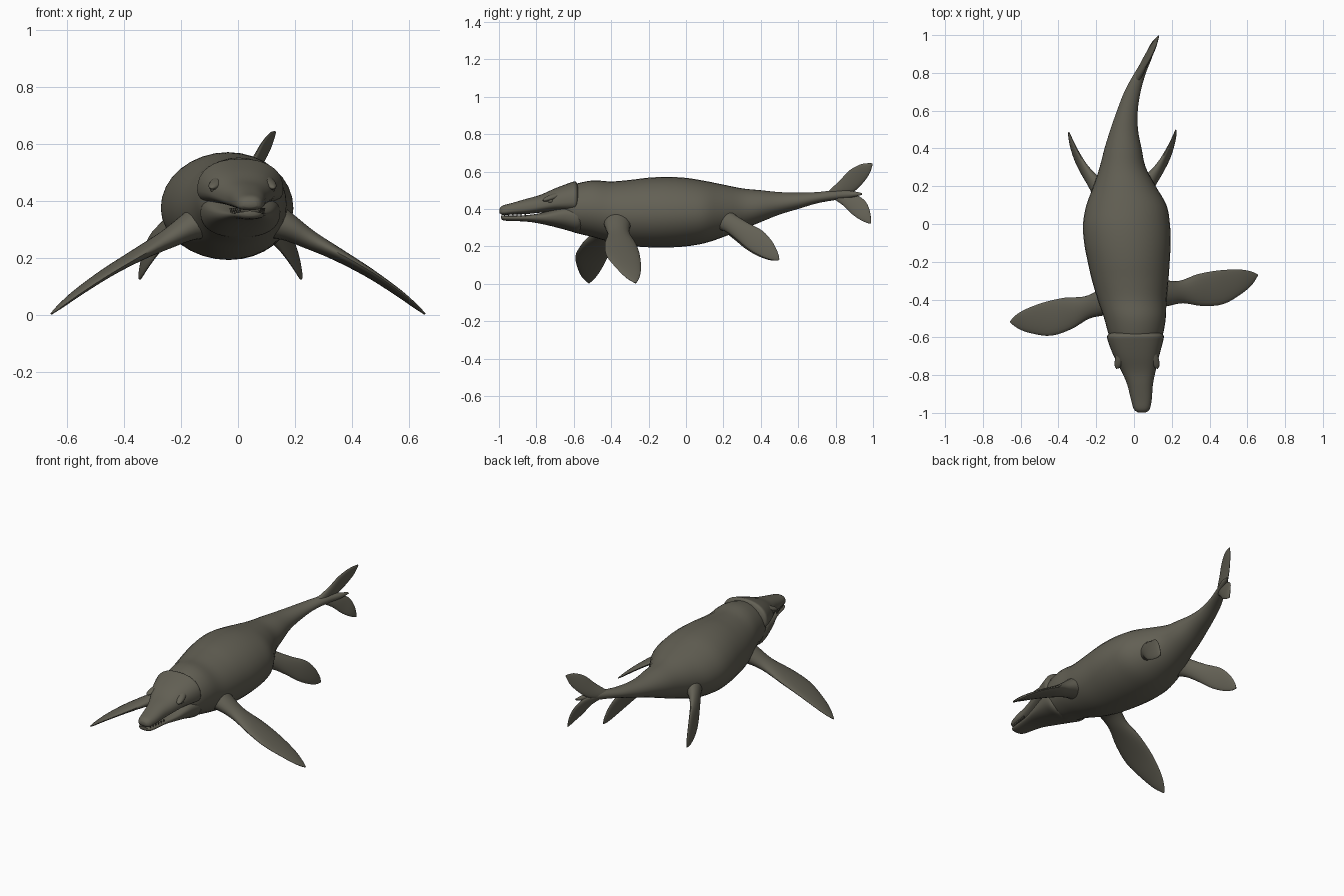
import bpy
import bmesh
import math
from mathutils import Vector

cube = bpy.data.objects.get("Cube")
if cube:
    bpy.data.objects.remove(cube, do_unlink=True)

# Single hide colour
hide = bpy.data.materials.new("dark olive grey hide")
hide.use_nodes = True
hide_colour = (0.125, 0.118, 0.09, 1.0)
hide.diffuse_color = hide_colour
shader = hide.node_tree.nodes["Principled BSDF"]
shader.inputs["Base Color"].default_value = hide_colour
shader.inputs["Roughness"].default_value = 0.7


def refine(rows, steps):
    """Catmull-Rom interpolation of every column between the given rows."""
    result = []
    last = len(rows) - 1
    for i in range(last):
        before, start = rows[max(i - 1, 0)], rows[i]
        end, after = rows[i + 1], rows[min(i + 2, last)]
        for k in range(steps):
            t = k / steps
            result.append([
                b + 0.5 * t * (c - a + t * (2 * a - 5 * b + 4 * c - d
                                            + t * (3 * (b - c) + d - a)))
                for a, b, c, d in zip(before, start, end, after)])
    result.append(list(rows[last]))
    return result


def signed_power(value, power):
    return math.copysign(abs(value) ** power, value)


def skin(name, rings):
    """Bridge a list of point rings into a closed smooth surface."""
    bm = bmesh.new()
    loops = [[bm.verts.new(p) for p in ring] for ring in rings]
    count = len(loops[0])
    for a, b in zip(loops, loops[1:]):
        for i in range(count):
            j = (i + 1) % count
            bm.faces.new((a[i], a[j], b[j], b[i]))
    bm.faces.new(loops[0])
    bm.faces.new(loops[-1])
    bmesh.ops.recalc_face_normals(bm, faces=bm.faces)
    mesh = bpy.data.meshes.new(name)
    bm.to_mesh(mesh)
    bm.free()
    return finish(bpy.data.objects.new(name, mesh), link=True)


def finish(obj, link=False):
    if link:
        bpy.context.collection.objects.link(obj)
    obj.data.materials.append(hide)
    bpy.ops.object.select_all(action="DESELECT")
    obj.select_set(True)
    bpy.context.view_layer.objects.active = obj
    bpy.ops.object.shade_smooth_by_angle(angle=math.radians(50))
    return obj


def trunk(name, rows, widest=0.48, power=1.0, sides=32, steps=4):
    """Loft along y; rows hold y, centre x, half width, top z, bottom z."""
    rings = []
    for y, cx, half, top, bottom in refine(rows, steps):
        mid = bottom + (top - bottom) * widest
        ring = []
        for i in range(sides):
            angle = math.tau * i / sides
            s = signed_power(math.sin(angle), power)
            reach = top - mid if s > 0 else mid - bottom
            ring.append((cx + half * signed_power(math.cos(angle), power),
                         y, mid + s * reach))
        rings.append(ring)
    return skin(name, rings)


def fin(name, rows, chord, place=lambda x, y, z: (x, y, z), sides=20):
    """Loft a blade; rows hold x, y, z, half chord, half thickness."""
    stations = refine(rows, 4)
    centres = [Vector(place(*s[:3])) for s in stations]
    rings = []
    for i, s in enumerate(stations):
        along = centres[min(i + 1, len(centres) - 1)] - centres[max(i - 1, 0)]
        across = Vector(chord).normalized()
        normal = along.cross(across).normalized()
        ring = []
        for k in range(sides):
            angle = math.tau * k / sides
            ring.append(centres[i] + across * (s[3] * math.cos(angle))
                        + normal * (s[4] * math.sin(angle)))
        rings.append(ring)
    return skin(name, rings)


# Neck, barrel body and curved tail
trunk("body", [
    (-.68, .01, .09, .49, .31), (-.6, .01, .138, .53, .275),
    (-.5, .005, .163, .552, .25), (-.4, -.01, .182, .547, .222),
    (-.3, -.02, .202, .555, .203), (-.2, -.028, .217, .567, .195),
    (-.1, -.035, .229, .571, .194), (0, -.04, .23, .566, .2),
    (.1, -.04, .212, .55, .217), (.2, -.05, .165, .53, .25),
    (.3, -.06, .122, .51, .29), (.4, -.058, .098, .5, .33),
    (.5, -.052, .073, .49, .37), (.6, -.035, .055, .487, .4),
    (.7, -.008, .043, .49, .43), (.8, .033, .03, .5, .448),
    (.88, .075, .02, .497, .46), (.94, .1, .006, .485, .475)])

# Skull with a stepped rear edge
trunk("skull", [
    (-.997, .042, .022, .402, .378), (-.98, .041, .042, .418, .368),
    (-.93, .039, .055, .432, .37), (-.85, .032, .068, .455, .373),
    (-.78, .024, .09, .475, .38), (-.7, .013, .12, .51, .385),
    (-.62, .008, .146, .54, .38), (-.59, .008, .149, .546, .38),
    (-.575, .008, .125, .52, .4)], widest=0.35, power=0.85)

# Lower jaw
trunk("lower_jaw", [
    (-.988, .041, .022, .366, .348), (-.965, .04, .045, .364, .337),
    (-.85, .032, .066, .367, .332), (-.75, .02, .1, .385, .315),
    (-.65, .01, .13, .42, .29), (-.58, .008, .14, .42, .272),
    (-.55, .008, .12, .4, .29)], widest=0.6, power=0.85)

# Brow ridges and eyes
for side, word in ((1, "left"), (-1, "right")):
    for part, x, y, z, size in (
            ("brow_ridge", .085, -.7, .468, (.026, .075, .017)),
            ("eye", .1, -.72, .445, (.014, .02, .014))):
        bpy.ops.mesh.primitive_uv_sphere_add(
            segments=16, ring_count=10, location=(.016 + side * x, y, z))
        ball = bpy.context.object
        ball.name = f"{word}_{part}"
        ball.scale = size
        ball.rotation_euler = (math.radians(18), 0, math.radians(side * 20))
        finish(ball)

    # Small teeth along the mouth
    for i in range(6):
        t = i / 5
        bpy.ops.mesh.primitive_cone_add(
            vertices=8, radius1=.005, radius2=.001, depth=.018,
            location=(.041 - .008 * t + side * (.034 + .024 * t),
                      -.97 + .11 * t, .367),
            rotation=(math.pi, 0, 0))
        tooth = bpy.context.object
        tooth.name = f"{word}_tooth_{i}"
        finish(tooth)

# Front flippers: the right one is mirrored and swept forwards
front = [
    (.1, -.36, .34, .085, .075), (.17, -.365, .31, .07, .05),
    (.25, -.36, .265, .06, .034), (.35, -.35, .212, .085, .023),
    (.46, -.335, .148, .09, .016), (.56, -.305, .08, .065, .012),
    (.62, -.285, .033, .036, .008), (.655, -.27, .004, .004, .003)]
fin("left_front_flipper", front, (-.15, 1, 0))
fin("right_front_flipper", front, (-.22, 1, 0),
    lambda x, y, z: (-x, y + .02 - .41 * x, z))

# Hind flippers, mirrored about the bent body's local middle
hind = [
    (.05, .19, .345, .065, .055), (.095, .24, .322, .052, .034),
    (.14, .3, .282, .054, .022), (.18, .37, .235, .062, .014),
    (.205, .43, .187, .05, .01), (.218, .475, .147, .026, .007),
    (.222, .497, .128, .004, .003)]
fin("left_hind_flipper", hind, (0, .6, .8))
fin("right_hind_flipper", hind, (0, .6, .8),
    lambda x, y, z: (-.123 - x, y - .012, z))

# Upright tail fluke
fin("upper_tail_lobe", [
    (.02, .78, .472, .03, .02), (.055, .85, .515, .046, .015),
    (.085, .905, .567, .05, .011), (.112, .955, .61, .036, .008),
    (.126, .985, .634, .014, .005), (.131, .997, .642, .002, .002)],
    (0, -.64, .77))
fin("lower_tail_lobe", [
    (.03, .8, .475, .025, .02), (.065, .865, .452, .042, .015),
    (.092, .92, .41, .05, .011), (.112, .955, .37, .037, .008),
    (.122, .978, .337, .016, .005), (.125, .988, .322, .002, .002)],
    (0, .7, .72))
